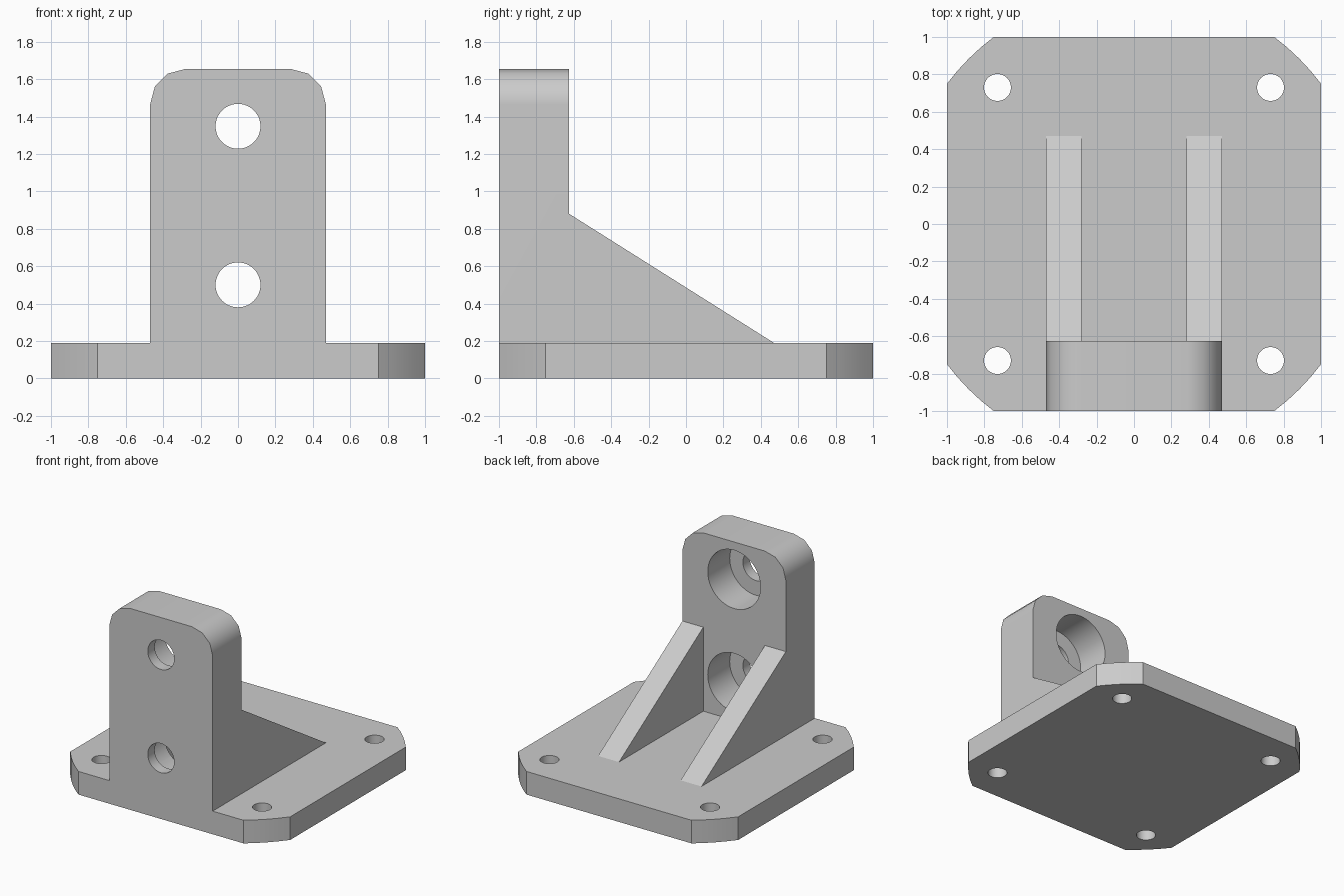
import bpy, bmesh
from math import radians, cos, sin, atan2
from mathutils import Matrix, Vector

cube = bpy.data.objects.get("Cube")
if cube:
    bpy.data.objects.remove(cube, do_unlink=True)

grey = bpy.data.materials.new("plain_grey")
grey.use_nodes = True
colour = (0.6, 0.6, 0.6, 1)
grey.diffuse_color = colour
grey.node_tree.nodes["Principled BSDF"].inputs["Base Color"].default_value = colour

BASE_TOP, TOP = 0.19, 1.655
FRONT, BACK = -1.0, -0.625
HALF, INNER = 0.47, 0.28


def finish(name, bm):
    bmesh.ops.recalc_face_normals(bm, faces=bm.faces)
    mesh = bpy.data.meshes.new(name)
    bm.to_mesh(mesh)
    bm.free()
    mesh.materials.append(grey)
    obj = bpy.data.objects.new(name, mesh)
    bpy.context.collection.objects.link(obj)
    return obj


def extrude(name, points, direction):
    bm = bmesh.new()
    face = bm.faces.new([bm.verts.new(p) for p in points])
    new = bmesh.ops.extrude_face_region(bm, geom=[face])["geom"]
    verts = [v for v in new if isinstance(v, bmesh.types.BMVert)]
    bmesh.ops.translate(bm, verts=verts, vec=Vector(direction))
    return finish(name, bm)


def cylinder(name, centre, radius, depth, along_y=False):
    bm = bmesh.new()
    turn = Matrix.Rotation(radians(90 if along_y else 0), 4, 'X')
    bmesh.ops.create_cone(bm, cap_ends=True, segments=48, radius1=radius,
                          radius2=radius, depth=depth,
                          matrix=Matrix.Translation(centre) @ turn)
    return finish(name, bm)


def combine(body, other, operation):
    mod = body.modifiers.new(operation.lower(), 'BOOLEAN')
    mod.operation, mod.solver, mod.object = operation, 'EXACT', other
    bpy.context.view_layer.objects.active = body
    bpy.ops.object.modifier_apply(modifier=mod.name)
    bpy.data.objects.remove(other, do_unlink=True)


# Base plate: a square whose corners follow a large circle
start, steps = atan2(0.75, 1), 4
sweep = radians(90) - 2 * start
angles = [radians(90 * q) + start + sweep * i / steps
          for q in range(4) for i in range(steps + 1)]
body = extrude("mounting_bracket",
               [(1.25 * cos(a), 1.25 * sin(a), 0) for a in angles], (0, 0, BASE_TOP))

# Upright: a tall plate with rounded top corners
r = HALF - INNER
right = [(INNER + r * cos(radians(a)), TOP - r + r * sin(radians(a)))
         for a in (0, 30, 60, 90)]
outline = [(HALF, 0.05)] + right + [(-x, z) for x, z in reversed(right)] + [(-HALF, 0.05)]
upright = extrude("upright", [(x, FRONT, z) for x, z in outline], (0, BACK - FRONT, 0))
combine(body, upright, 'UNION')

# Sloping ribs behind the upright
slope = (0.88 - BASE_TOP) / (BACK - 0.47)
profile = [(BACK - 0.1, 0.05), (0.47 + (0.05 - BASE_TOP) / slope, 0.05),
           (BACK, 0.88), (BACK - 0.1, 0.88)]
for x in (-HALF, INNER):
    rib = extrude("rib", [(x, y, z) for y, z in profile], (HALF - INNER, 0, 0))
    combine(body, rib, 'UNION')

# Counterbored holes through the upright
for z in (0.5, 1.348):
    combine(body, cylinder("bolt_hole", (0, FRONT, z), 0.12, 0.5, True), 'DIFFERENCE')
    floor = -0.91
    combine(body, cylinder("counterbore", (0, floor + 0.25, z), 0.24, 0.5, True), 'DIFFERENCE')

# Screw holes in the base corners
for x in (-0.73, 0.73):
    for y in (-0.73, 0.73):
        combine(body, cylinder("screw_hole", (x, y, 0.1), 0.072, 0.5), 'DIFFERENCE')

# Merge flush faces, then shade
bm = bmesh.new()
bm.from_mesh(body.data)
bmesh.ops.remove_doubles(bm, verts=bm.verts, dist=0.0002)
bmesh.ops.dissolve_limit(bm, angle_limit=radians(0.5), verts=bm.verts, edges=bm.edges)
bm.to_mesh(body.data)
bm.free()
bpy.ops.object.select_all(action='DESELECT')
body.select_set(True)
bpy.context.view_layer.objects.active = body
bpy.ops.object.shade_smooth_by_angle(angle=radians(31))
weighted = body.modifiers.new("weighted_normals", 'WEIGHTED_NORMAL')
weighted.keep_sharp = True
